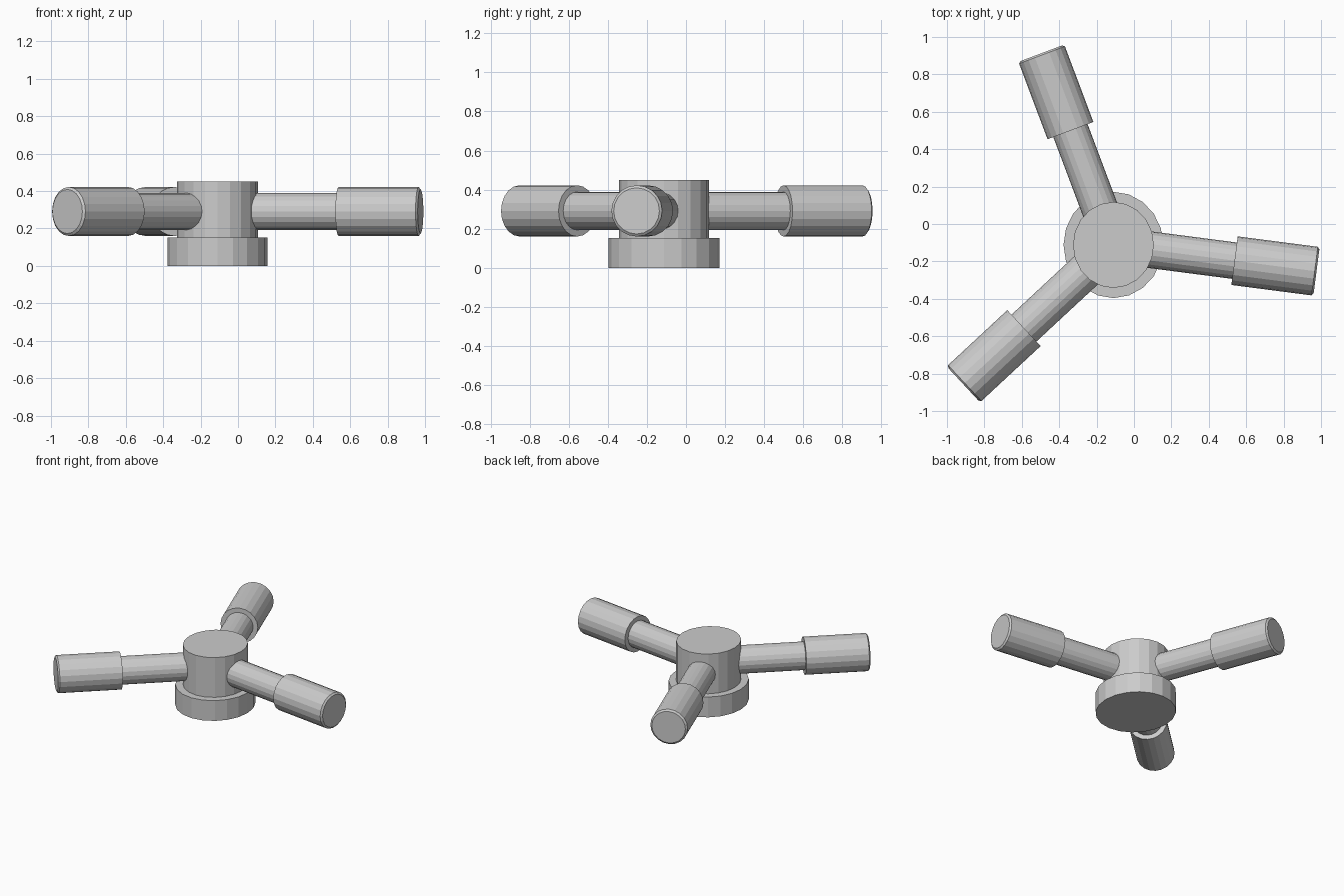
import bpy
import math
from mathutils import Matrix, Vector

if "Cube" in bpy.data.objects:
    bpy.data.objects.remove(bpy.data.objects["Cube"])

SIDES = 20
CX, CY = -0.11, -0.112   # hub axis
ARM_Z = 0.291            # height of arm axis


def lathe(name, profile, matrix):
    """Closed flat-shaded solid turned about local z; profile is (radius, height)."""
    verts, faces = [], []
    for r, z in profile:
        for i in range(SIDES):
            a = 2 * math.pi * i / SIDES
            verts.append(matrix @ Vector((r * math.cos(a), r * math.sin(a), z)))
    for k in range(len(profile) - 1):
        for i in range(SIDES):
            j = (i + 1) % SIDES
            lo, hi = k * SIDES, (k + 1) * SIDES
            faces.append((lo + i, lo + j, hi + j, hi + i))
    faces.append(tuple(reversed(range(SIDES))))
    faces.append(tuple(range(len(verts) - SIDES, len(verts))))
    mesh = bpy.data.meshes.new(name)
    mesh.from_pydata(verts, [], faces)
    obj = bpy.data.objects.new(name, mesh)
    bpy.context.collection.objects.link(obj)
    return obj


# Hub: slightly oval base disc and column
oval = Matrix.Translation((CX, CY, 0)) @ Matrix.Diagonal((0.94, 1, 1, 1))
lathe("base_disc", [(0.284, 0), (0.284, 0.152)], oval)
lathe("hub_column", [(0.230, 0.152), (0.230, 0.45)], oval)

# Three arms, each a rod with a thicker grip sleeve at the end
for n, deg in enumerate((-7.4, 110.6, 222.9), 1):
    m = (Matrix.Translation((CX, CY, ARM_Z))
         @ Matrix.Rotation(math.radians(deg), 4, 'Z')
         @ Matrix.Rotation(math.pi / 2, 4, 'Y'))
    lathe(f"arm_rod_{n}", [(0.098, 0.1), (0.098, 0.70)], m)
    lathe(f"arm_grip_{n}",
          [(0.131, 0.653), (0.131, 1.085), (0.118, 1.095)], m)
